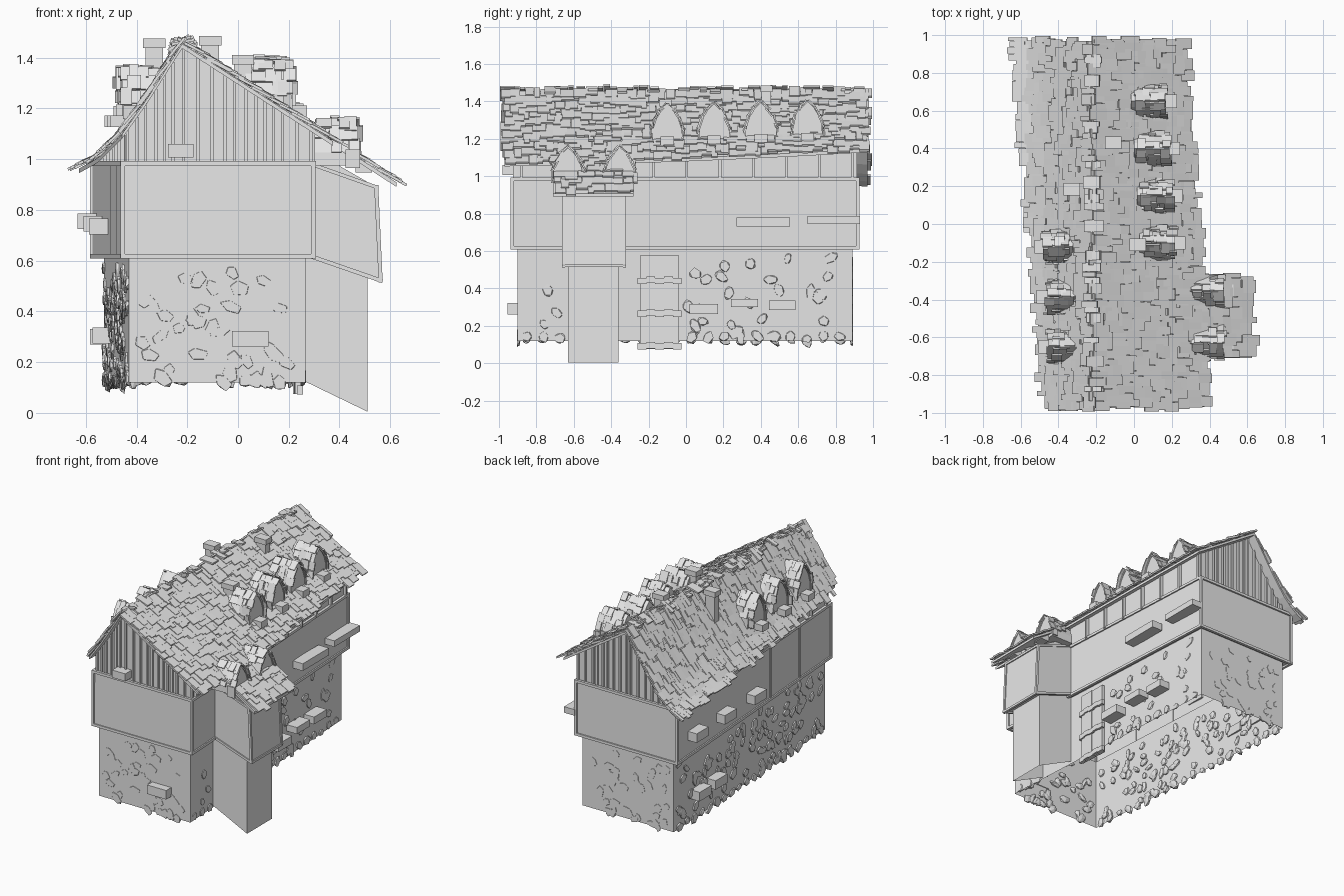
import bpy, bmesh, math, random
from mathutils import Vector as V

if "Cube" in bpy.data.objects:
    bpy.data.objects.remove(bpy.data.objects["Cube"])

random.seed(4)
R = random.uniform
stone_grey = bpy.data.materials.new("plain_grey")
stone_grey.diffuse_color = (0.8, 0.8, 0.8, 1)
stone_grey.use_nodes = True
stone_grey.node_tree.nodes["Principled BSDF"].inputs["Base Color"].default_value = stone_grey.diffuse_color
X, Y, Z = V((1, 0, 0)), V((0, 1, 0)), V((0, 0, 1))


def finish(name, bm):
    bmesh.ops.recalc_face_normals(bm, faces=bm.faces)
    me = bpy.data.meshes.new(name)
    bm.to_mesh(me)
    bm.free()
    me.materials.append(stone_grey)
    ob = bpy.data.objects.new(name, me)
    bpy.context.collection.objects.link(ob)
    return ob


def box(bm, c, size, u=X, v=Y, w=Z):
    """Box at c with full sizes along the axes u, v, w."""
    vs = [bm.verts.new(V(c) + u * (i * size[0] / 2) + v * (j * size[1] / 2) + w * (k * size[2] / 2))
          for i in (-1, 1) for j in (-1, 1) for k in (-1, 1)]
    for f in ((0, 1, 3, 2), (4, 6, 7, 5), (0, 4, 5, 1), (2, 3, 7, 6), (0, 2, 6, 4), (1, 5, 7, 3)):
        bm.faces.new([vs[i] for i in f])


def beam(bm, a, b, t):
    """Square timber between two points."""
    a, b = V(a), V(b)
    d = (b - a).normalized()
    s = d.cross(Z if abs(d.z) < 0.9 else X).normalized()
    box(bm, (a + b) / 2, ((b - a).length + t, t, t), d, s, d.cross(s))


def loft(bm, loops, cap_a=False, cap_b=False):
    """Walls through matching loops, optionally capped."""
    vs = [[bm.verts.new(p) for p in loop] for loop in loops]
    for va, vb in zip(vs, vs[1:]):
        for i in range(len(va)):
            j = (i + 1) % len(va)
            bm.faces.new((va[i], va[j], vb[j], vb[i]))
    if cap_a:
        bm.faces.new(vs[0])
    if cap_b:
        bm.faces.new(vs[-1])


# The plan leans: left and right sides are not parallel
def line(a, b, bend=0.0):
    return lambda y: a + (b - a) * (y + 1) / 2 + bend * (1 - y * y)


low_l, low_r = line(-0.425, -0.535), line(0.27, 0.16, 0.01)
up_l, up_r = line(-0.45, -0.58), line(0.30, 0.19, 0.01)
eave_l, eave_r = line(-0.455, -0.63), line(0.375, 0.255, 0.018)
RIDGE = -0.22
SLOPE = [(-0.66, 0.945), (-0.55, 1.005), (-0.46, 1.095), (-0.36, 1.235), (RIDGE, 1.455), (0.7, 0.86)]


def bay_eave(y):
    return 0.625


def roof_z(x):
    for (a, za), (b, zb) in zip(SLOPE, SLOPE[1:]):
        if x <= b:
            return za + (zb - za) * (x - a) / (b - a)
    return SLOPE[-1][1]


def plan(l, r, y0, y1, z):
    return [(l(y0), y0, z), (r(y0), y0, z), (r(y1), y1, z), (l(y1), y1, z)]


# Ground floor shell, open below
bm = bmesh.new()
loft(bm, [plan(low_l, low_r, -0.9, 0.89, 0.12), plan(low_l, low_r, -0.9, 0.89, 0.62)])
finish("ground_floor", bm)

# Jettied upper floor with a ledge under its overhang
bm = bmesh.new()
loft(bm, [plan(low_l, low_r, -0.9, 0.89, 0.62), plan(up_l, up_r, -0.93, 0.918, 0.62),
          plan(up_l, up_r, -0.925, 0.915, 0.98)], False, True)
finish("upper_floor", bm)

# Attic walls: gables and low side walls following the roof
bm = bmesh.new()
ends = []
for y in (-0.91, 0.9):
    l, r = up_l(y) + 0.01, up_r(y) - 0.01
    xs = [l + (RIDGE - l) * k / 4 for k in range(5)] + [r]
    ends.append([(l, y, 0.98)] + [(x, y, roof_z(x) - 0.01) for x in xs] + [(r, y, 0.98)])
loft(bm, ends, True, True)
finish("attic_walls", bm)

# Gable battens and side studs
bm = bmesh.new()
for y in (-0.915, 0.905):
    x = up_l(y) + 0.02
    while x < up_r(y):
        top = roof_z(x) - 0.015
        box(bm, (x, y, (0.98 + top) / 2), (0.012, 0.018, top - 0.98))
        x += R(0.03, 0.06)
for i in range(11):
    y = -0.88 + i * 0.177
    for x in (up_l(y) + 0.006, up_r(y) - 0.004):
        top = roof_z(x)
        box(bm, (x, y, (0.98 + top) / 2), (0.022, 0.014, top - 0.98))
finish("attic_battens", bm)

# Timber frame around the upper floor
bm = bmesh.new()
lo, hi = (plan(up_l, up_r, -0.928, 0.918, z) for z in (0.617, 0.983))
for i in range(4):
    beam(bm, lo[i], lo[(i + 1) % 4], 0.018)
    beam(bm, hi[i], hi[(i + 1) % 4], 0.018)
    beam(bm, lo[i], hi[i], 0.018)
for y in (-0.55, -0.2):
    beam(bm, (up_l(y), y, 0.62), (up_l(y), y, 0.98), 0.012)
finish("timber_frame", bm)

# Side bay in two storeys, with a sloping foot and head
bm = bmesh.new()
prof = [(0.21, 0.15), (0.51, 0.005), (0.51, 0.56), (0.21, 0.64)]
va = [[bm.verts.new((x, y, z)) for x, z in prof] for y in (-0.63, -0.36)]
for s in va:
    bm.faces.new(s)
bm.faces.new((va[0][1], va[1][1], va[1][2], va[0][2]))
finish("bay_ground_floor", bm)
bm = bmesh.new()
prof = [(0.25, 0.63), (0.562, 0.522), (0.545, 0.89), (0.25, 1.06)]
a, b = [[(x, y, z) for x, z in prof] for y in (-0.655, -0.33)]
loft(bm, [a, b], True, True)
finish("bay_upper_floor", bm)
bm = bmesh.new()
for s in (a, b):
    beam(bm, s[0], s[1], 0.016)
    beam(bm, s[1], s[2], 0.016)
    beam(bm, (0.29, s[0][1], 0.98), s[2], 0.014)
beam(bm, a[1], b[1], 0.016)
beam(bm, a[2], b[2], 0.016)
finish("bay_frame", bm)

# Roof decking below the shingles
bm = bmesh.new()
for y0, y1, e in ((-0.97, 0.97, eave_l), (-0.97, 0.97, eave_r), (-0.71, -0.28, bay_eave)):
    loops = []
    for i in range(7):
        y = y0 + (y1 - y0) * i / 6
        xs = [RIDGE + (e(y) - RIDGE) * k / 8 for k in range(9)]
        loops.append([(x, y, roof_z(x)) for x in xs] + [(x, y, roof_z(x) - 0.018) for x in reversed(xs)])
    loft(bm, loops, True, True)
finish("roof_deck", bm)


def shingles(bm, edge, y0, y1, rows, u0=0.0):
    """Overlapping uneven shingles from the ridge down to the edge."""
    for k in range(rows):
        y, stop = y0 + R(-0.015, 0.02), y1 + R(-0.02, 0.015)
        while y < stop - 0.012:
            w = min(R(0.025, 0.07), stop - y)
            yc, u = y + w / 2, u0 + (1 - u0) * (k + 0.5) / rows
            x = RIDGE + (edge(yc) - RIDGE) * u + R(-0.022, 0.022)
            sgn = 1 if edge(yc) > RIDGE else -1
            d = V((sgn * 0.03, 0, roof_z(x + sgn * 0.015) - roof_z(x - sgn * 0.015))).normalized()
            nrm = V((-d.z * sgn, 0, d.x * sgn))
            d2 = (d + nrm * R(0.04, 0.12)).normalized()
            n2 = (nrm - d * 0.08).normalized()
            box(bm, V((x, yc, roof_z(x))) + nrm * R(0.008, 0.015), (R(0.075, 0.11), w - 0.001, 0.011), d2, Y, n2)
            y += w


bm = bmesh.new()
shingles(bm, eave_r, -0.985, 0.985, 12)
shingles(bm, eave_l, -0.985, 0.985, 12)
shingles(bm, bay_eave, -0.72, -0.265, 5, 0.64)
finish("roof_shingles", bm)

# Pointed dormers with shingled hoods and sill boxes
ARCH = [(0.075, 0.0), (0.073, 0.055), (0.055, 0.11), (0.03, 0.15), (0, 0.18)]
FULL = ARCH + [(-y, z) for y, z in ARCH[-2::-1]]


def dormer(body, tiles, sills, x, y, z, s, depth, tall=1.0):
    """s is the facing direction along x."""
    full = [(p, q * tall) for p, q in FULL]
    loft(body, [[(xx, y + p, z + q) for p, q in full] for xx in (x, x - s * depth)], True, True)
    for (p, q), (p2, q2) in zip(full, full[1:]):
        beam(body, (x, y + p, z + q), (x, y + p2, z + q2), 0.009)
        d = V((0, p2 - p, q2 - q)).normalized()
        out = V((0, d.z, -d.y))
        mid = V((0, y + (p + p2) / 2, z + (q + q2) / 2))
        for i in range(4):
            xc = x - s * (depth * 0.9 * (i + 0.4) / 4 - 0.005) + R(-0.012, 0.012)
            if mid.z < roof_z(xc) - 0.03:
                continue
            box(tiles, mid + V((xc, 0, 0)) + out * R(0.003, 0.016), (R(0.035, 0.06), R(0.045, 0.075), 0.009),
                X, (d + out * R(-0.2, 0.2)).normalized(), out)
    box(sills, (x + s * 0.03, y, z - 0.005), (0.065, 0.07, 0.045))


body, tiles, sills = bmesh.new(), bmesh.new(), bmesh.new()
for i, y in enumerate((-0.1, 0.15, 0.4, 0.65)):
    dormer(body, tiles, sills, 0.21 - i * 0.015, y, 1.195 + i * 0.006, 1, 0.18)
for y in (-0.63, -0.355):
    dormer(body, tiles, sills, 0.465, y, 0.975, 1, 0.17, 0.95)
for y in (-0.12, -0.385, -0.65):
    dormer(body, tiles, sills, -0.453 + (y + 0.385) * -0.04, y, 1.155, -1, 0.14, 1.08)
finish("dormers", body)
finish("dormer_shingles", tiles)
finish("dormer_sills", sills)

# Chimneys with wider caps
bm = bmesh.new()
for x, y, top in ((-0.33, 0.185, 1.475), (-0.11, 0.43, 1.485), (0.02, -0.11, 1.41)):
    z0 = roof_z(x) - 0.06
    box(bm, (x, y, (z0 + top) / 2), (0.07, 0.05, top - z0 - 0.01))
    box(bm, (x, y, top - 0.018), (0.088, 0.066, 0.036))
finish("chimneys", bm)

# Planter boxes on the walls
bm = bmesh.new()
for wall, y0, y1, z, h in ((up_r, 0.27, 0.555, 0.755, 0.05), (up_r, 0.65, 0.93, 0.765, 0.042),
                           (low_r, 0.02, 0.17, 0.29, 0.055), (low_r, 0.24, 0.385, 0.322, 0.045),
                           (low_r, 0.445, 0.585, 0.31, 0.05)):
    y = (y0 + y1) / 2
    box(bm, (wall(y) + 0.035, y, z), (0.08, y1 - y0, h))
for wall, y, z in ((up_l, 0.72, 0.755), (up_l, 0.38, 0.745), (up_l, 0.02, 0.735), (low_l, 0.62, 0.3), (low_l, 0.43, 0.305)):
    box(bm, (wall(y) - 0.03, y, z), (0.08, 0.13, 0.062))
box(bm, (-0.225, -0.945, 1.033), (0.1, 0.07, 0.052))
box(bm, (0.048, -0.925, 0.292), (0.145, 0.06, 0.062))
finish("planter_boxes", bm)

# Plank door with wavy straps
bm = bmesh.new()
for i in range(4):
    y = -0.219 + i * 0.0515
    box(bm, (low_r(y), y, 0.325), (0.02 + 0.004 * (i % 2), 0.0515, 0.5))
for z in (0.09, 0.265, 0.44):
    for i in range(5):
        box(bm, (low_r(-0.14) + 0.012, -0.235 + i * 0.047, z + 0.006 * (i % 2)), (0.022, 0.047, 0.034))
finish("door", bm)


# Rubble stones set into the ground floor walls
def stone(bm, c, n, out, size=1.0):
    """Rough stone that stands out of the wall by out, and further inwards."""
    t, c, turn = n.cross(Z), V(c), R(0, 3)
    r, h = R(0.03, 0.048) * size, R(0.02, 0.034) * size
    for v in bmesh.ops.create_icosphere(bm, subdivisions=1, radius=1)["verts"]:
        p = v.co * R(0.8, 1.15)
        a, b = p.x * r, p.y * h
        v.co = (c + t * (a * math.cos(turn) - b * math.sin(turn)) + Z * (a * math.sin(turn) + b * math.cos(turn))
                + n * max(-0.015, min(out, p.z * 0.02)))


bm = bmesh.new()
for i in range(95):
    y = R(-0.86, 0.85)
    stone(bm, (low_l(y), y, R(0.14, 0.57)), -X, 0.012)
for i in range(50):
    y = R(-0.85, 0.84)
    if not -0.69 < y < 0.01:
        stone(bm, (low_r(y), y, R(0.15, 0.57)), X, 0.002)
for y, n in ((-0.9, -Y), (0.89, Y)):
    for i in range(30):
        stone(bm, (R(low_l(y) + 0.05, low_r(y) - 0.05), y, R(0.15, 0.57)), n, 0.002)
    for i in range(7):
        stone(bm, (R(low_l(y) + 0.05, low_r(y) - 0.05), y, R(0.12, 0.14)), n, 0.003)
for i in range(20):
    y = -0.85 + i * 0.088
    stone(bm, (low_l(y), y, R(0.12, 0.14)), -X, 0.012)
    if not -0.66 < y < 0:
        stone(bm, (low_r(y), y, R(0.13, 0.15)), X, 0.003)
finish("rubble_stones", bm)
